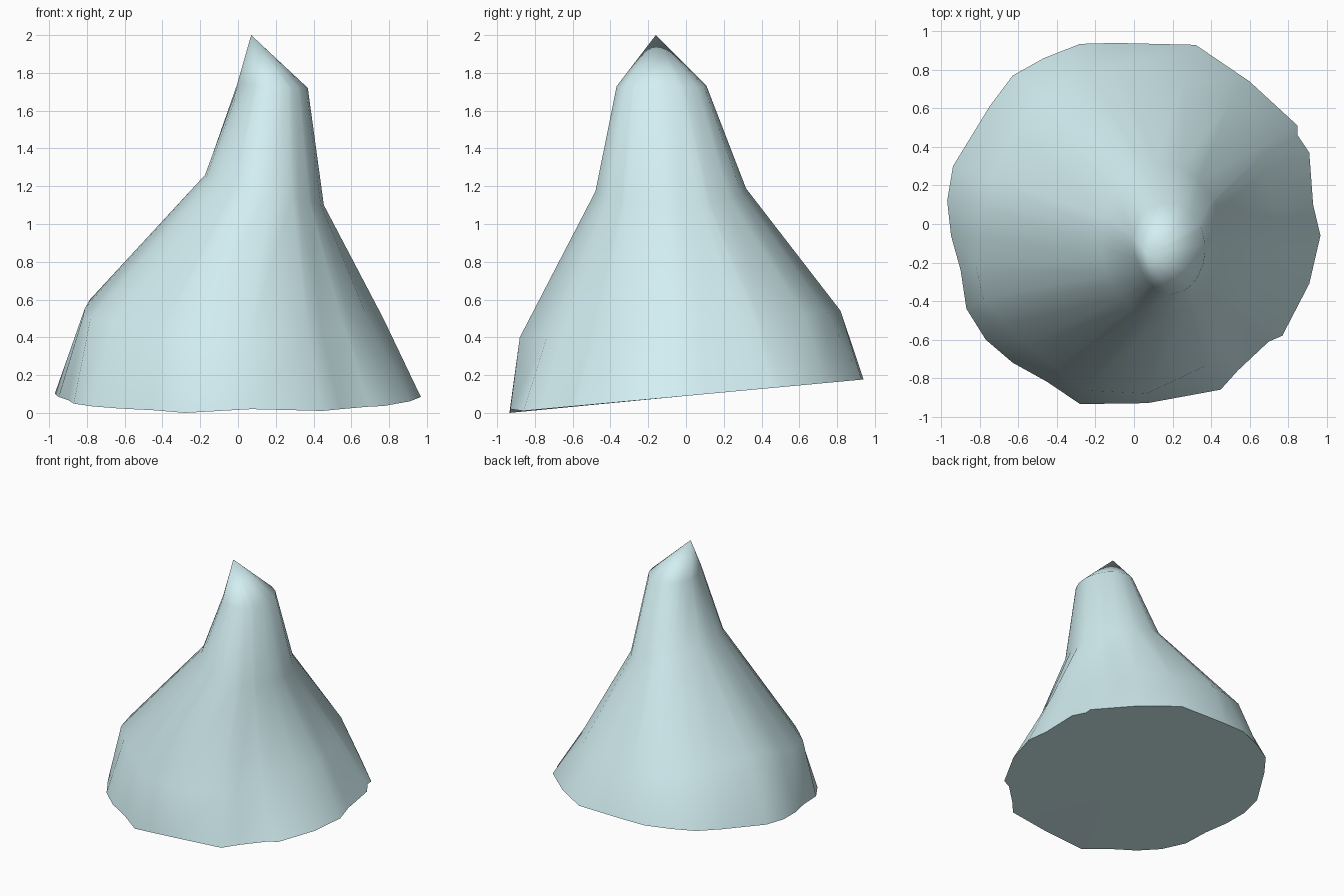
import bpy, bmesh
from math import atan2, cos, sin, pi, radians

if "Cube" in bpy.data.objects:
    bpy.data.objects.remove(bpy.data.objects["Cube"])

# Irregular bottom rim (x, y), counter-clockwise; it lies on a gently tilted plane
RIM = [(-.28, -.935), (.07, -.93), (.45, -.86), (.54, -.76), (.70, -.61), (.77, -.58),
       (.91, -.31), (.968, -.06), (.93, .10), (.91, .37), (.85, .46), (.85, .51),
       (.60, .74), (.32, .93), (-.10, .94), (-.28, .935), (-.47, .86), (-.63, .77),
       (-.75, .61), (-.94, .30), (-.97, .12), (-.95, -.06), (-.90, -.24),
       (-.87, -.44), (-.77, -.60), (-.63, -.72), (-.45, -.82)]

# Shoulder where the steep skirt turns inward
SHOULDER = [(.77, -.05, .50), (.67, .36, .50), (.44, .71, .53), (-.08, .82, .54),
            (-.38, .75, .55), (-.68, .42, .58), (-.79, .08, .60), (-.83, -.18, .51),
            (-.78, -.40, .50), (-.56, -.62, .47), (-.25, -.87, .40), (.07, -.88, .40),
            (.34, -.78, .40), (.62, -.43, .45)]


def at_angle(points, a):
    """Point of a closed outline at the given angle around the z axis."""
    n = len(points)
    for i in range(n):
        p, q = points[i], points[(i + 1) % n]
        a0 = atan2(p[1], p[0])
        span = (atan2(q[1], q[0]) - a0) % (2 * pi)
        t = ((a - a0) % (2 * pi)) / span
        if t <= 1:
            return tuple(u + (v - u) * t for u, v in zip(p, q))


def ellipse(cx, cy, rx, ry, z, tilt, a):
    return (cx + rx * cos(a), cy + ry * sin(a), z + tilt * cos(a))


def neck_top(a):
    """Neck outline, drawn in at the front left where the wall runs straight to the tip."""
    x, y, z = ellipse(.175, -.13, .195, .24, 1.73, -.01, a)
    pull = .35 * max(0, cos(a - radians(208))) ** 4
    return (x + (.07 - x) * pull, y + (-.16 - y) * pull, z)


angles = [atan2(y, x) for x, y in RIM]
rim = [(x, y, .09 + .087 * y / .94) for x, y in RIM]
rim[0] = (*RIM[0], 0)
rim[1] = (*RIM[1], .02)
rings = [
    rim,
    [at_angle(SHOULDER, a) for a in angles],
    [ellipse(.14, -.08, .315, .40, 1.18, -.08, a) for a in angles],  # neck base
    [neck_top(a) for a in angles],
]

bm = bmesh.new()
loops = [[bm.verts.new(p) for p in ring] for ring in rings]


def fan(loop, tip):
    for i in range(len(loop)):
        bm.faces.new((loop[i], loop[(i + 1) % len(loop)], tip))


# Skirt, slope and neck
for lo, hi in zip(loops, loops[1:]):
    for i in range(len(lo)):
        j = (i + 1) % len(lo)
        bm.faces.new((lo[i], lo[j], hi[j], hi[i]))

# Off-centre pointed tip
fan(loops[-1], bm.verts.new((.07, -.16, 2)))

# Flat tilted underside
fan(loops[0], bm.verts.new((0, 0, .09)))

bmesh.ops.recalc_face_normals(bm, faces=bm.faces)
mesh = bpy.data.meshes.new("peaked_cone")
bm.to_mesh(mesh)
bm.free()
cone = bpy.data.objects.new("peaked_cone", mesh)
bpy.context.collection.objects.link(cone)

# Pale blue surface, smooth with a crisp rim
mat = bpy.data.materials.new("pale_blue")
mat.diffuse_color = (.65, .86, .89, 1)
mat.use_nodes = True
mat.node_tree.nodes["Principled BSDF"].inputs["Base Color"].default_value = mat.diffuse_color
mesh.materials.append(mat)
bpy.context.view_layer.objects.active = cone
cone.select_set(True)
bpy.ops.object.shade_smooth_by_angle(angle=radians(60))
